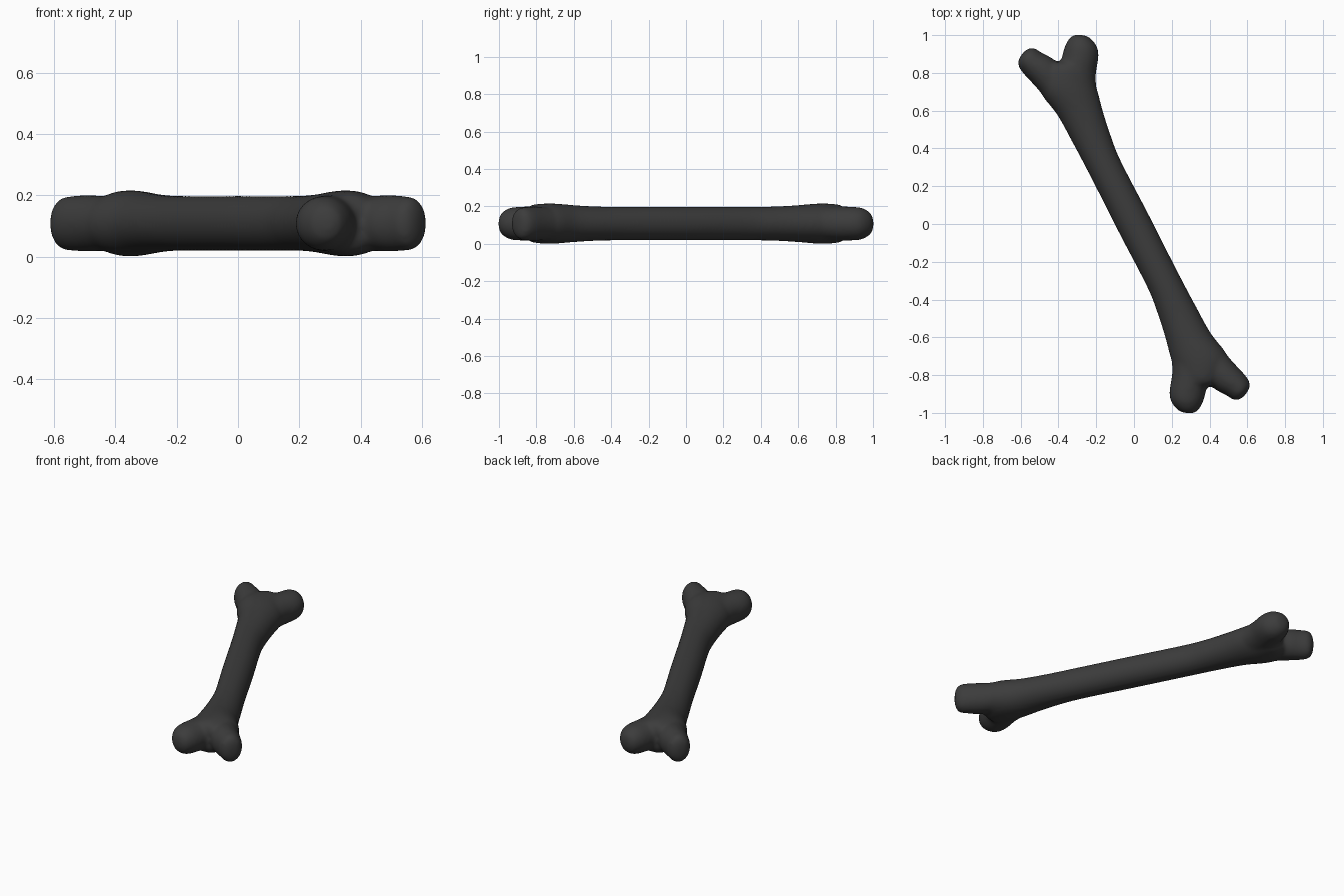
import bpy, bmesh, math
from mathutils import Vector

if "Cube" in bpy.data.objects:
    bpy.data.objects.remove(bpy.data.objects["Cube"])

MID_Z = 0.108
SIDES, STEPS = 32, 8

# Each section: left edge x, y, right edge x, y, half height
SHAFT = [(-.083, -.04, .083, .04, .09), (-.235, .26, -.07, .335, .09),
         (-.325, .43, -.125, .475, .091), (-.405, .575, -.165, .60, .098),
         (-.50, .71, -.202, .735, .108), (-.47, .82, -.25, .84, .098),
         (-.43, .855, -.32, .865, .06)]
LONG_PRONG = [(-.41, .64, -.19, .64, .085), (-.405, .78, -.202, .78, .092),
              (-.378, .90, -.187, .885, .09), (-.362, .95, -.196, .94, .083),
              (-.335, .992, -.232, .985, .055), (-.305, 1.003, -.265, 1.0, .02)]
SHORT_PRONG = [(-.46, .655, -.34, .78, .085), (-.53, .737, -.42, .868, .092),
               (-.587, .798, -.485, .905, .09), (-.61, .833, -.532, .933, .083),
               (-.615, .858, -.566, .925, .055), (-.605, .882, -.587, .908, .02)]


def half_turn(s):
    # Same section rotated 180 degrees about z
    return (-s[2], -s[3], -s[0], -s[1], s[4])


def smooth_path(secs):
    # Catmull-Rom interpolation through the sections
    out = []
    for i in range(len(secs) - 1):
        a, b = secs[max(i - 1, 0)], secs[i]
        c, d = secs[i + 1], secs[min(i + 2, len(secs) - 1)]
        for k in range(STEPS):
            t = k / STEPS
            out.append([q + .5 * t * (r - p + t * (2*p - 5*q + 4*r - s + t * (3*(q - r) + s - p)))
                        for p, q, r, s in zip(a, b, c, d)])
    return out + [secs[-1]]


def loft(bm, secs):
    rings = []
    for lx, ly, rx, ry, h in smooth_path(secs):
        c = Vector(((lx + rx) / 2, (ly + ry) / 2, MID_Z))
        w = Vector(((rx - lx) / 2, (ry - ly) / 2, 0))
        up = Vector((0, 0, h))
        angles = [2 * math.pi * k / SIDES for k in range(SIDES)]
        rings.append([bm.verts.new(c + w * math.cos(a) + up * math.sin(a)) for a in angles])
    for r0, r1 in zip(rings, rings[1:]):
        for k in range(SIDES):
            j = (k + 1) % SIDES
            bm.faces.new((r0[k], r0[j], r1[j], r1[k]))
    bm.faces.new(rings[0])
    bm.faces.new(rings[-1])


# Shaft running the full length, with two prongs at each end
bm = bmesh.new()
other_half = []
for s in reversed(SHAFT[1:]):
    h = half_turn(s)
    other_half.append(h)
loft(bm, other_half + SHAFT)
for prong in (LONG_PRONG, SHORT_PRONG):
    loft(bm, prong)
    loft(bm, [half_turn(s) for s in prong])
bmesh.ops.recalc_face_normals(bm, faces=bm.faces)
mesh = bpy.data.meshes.new("bone")
bm.to_mesh(mesh)
bm.free()
bone = bpy.data.objects.new("bone", mesh)
bpy.context.collection.objects.link(bone)

# Fuse the overlapping parts and soften the joins
fuse = bone.modifiers.new("fuse", 'REMESH')
fuse.mode = 'VOXEL'
fuse.voxel_size = 0.011
fuse.use_smooth_shade = True
soften = bone.modifiers.new("soften", 'SMOOTH')
soften.factor = 0.5
soften.iterations = 12

# Dark grey finish
mat = bpy.data.materials.new("dark_grey")
mat.diffuse_color = (0.045, 0.045, 0.045, 1)
mat.use_nodes = True
mat.node_tree.nodes["Principled BSDF"].inputs["Base Color"].default_value = mat.diffuse_color
mesh.materials.append(mat)
